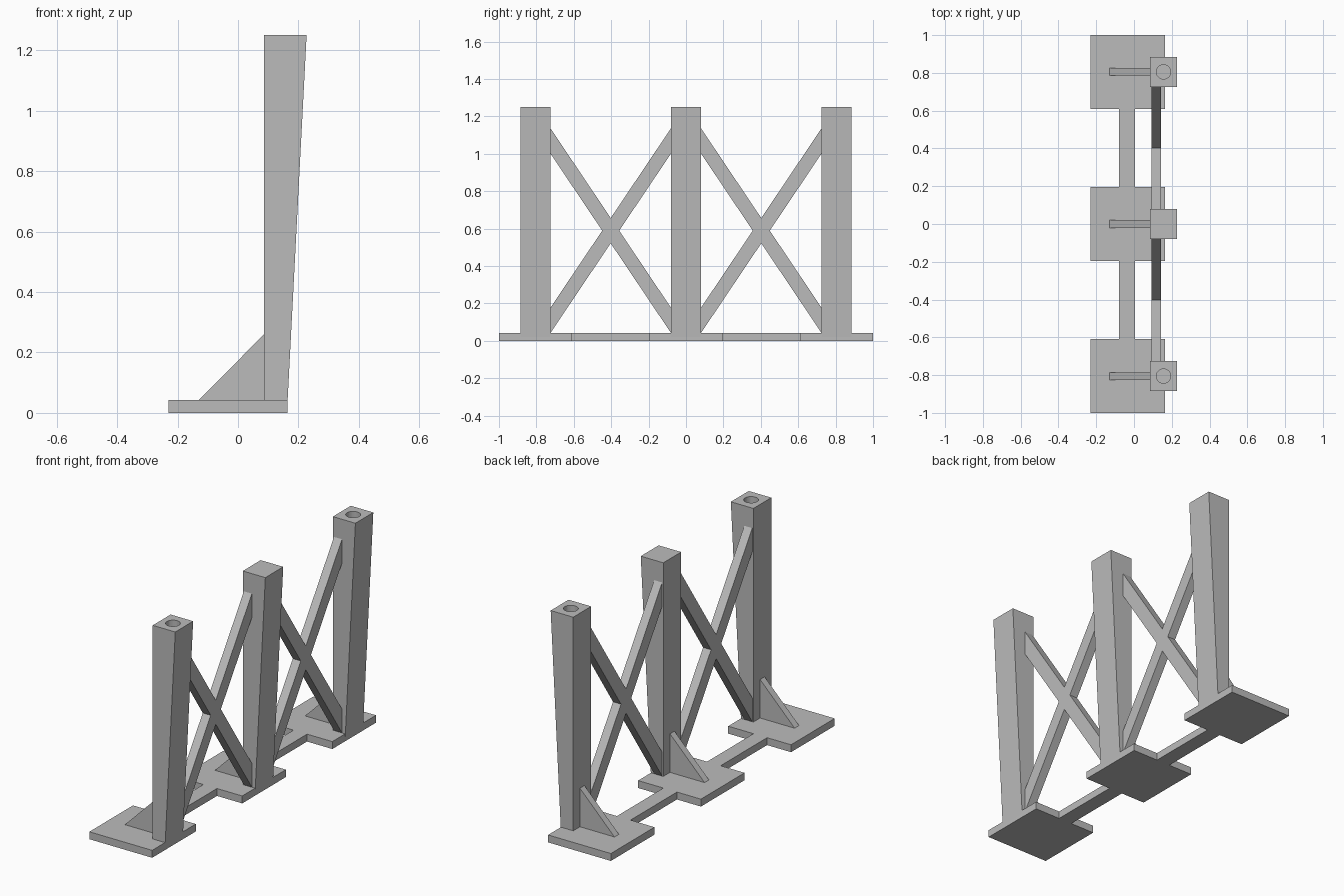
import bpy, bmesh
from mathutils import Vector

cube = bpy.data.objects.get("Cube")
if cube:
    bpy.data.objects.remove(cube, do_unlink=True)

GREY = (0.5, 0.5, 0.5, 1)
mat = bpy.data.materials.new("plain_grey")
mat.use_nodes = True
mat.diffuse_color = GREY
mat.node_tree.nodes["Principled BSDF"].inputs["Base Color"].default_value = GREY


def prism(name, outline, offset):
    """Extrude a closed 3D outline along an offset vector."""
    bm = bmesh.new()
    face = bm.faces.new([bm.verts.new(p) for p in outline])
    grown = bmesh.ops.extrude_face_region(bm, geom=[face], use_keep_orig=True)
    verts = [v for v in grown["geom"] if isinstance(v, bmesh.types.BMVert)]
    bmesh.ops.translate(bm, verts=verts, vec=Vector(offset))
    bmesh.ops.recalc_face_normals(bm, faces=bm.faces)
    mesh = bpy.data.meshes.new(name)
    bm.to_mesh(mesh)
    bm.free()
    mesh.materials.append(mat)
    obj = bpy.data.objects.new(name, mesh)
    bpy.context.collection.objects.link(obj)
    return obj


def drill(obj, x, y, z, radius, depth):
    """Cut a blind round hole down from height z."""
    bpy.ops.mesh.primitive_cylinder_add(vertices=32, radius=radius,
                                        depth=depth * 2, location=(x, y, z))
    cutter = bpy.context.object
    cutter.name = "hole_cutter"
    cutter.hide_render = True
    cutter.data.materials.append(mat)
    mod = obj.modifiers.new("hole", "BOOLEAN")
    mod.operation, mod.solver, mod.object = "DIFFERENCE", "EXACT", cutter
    bpy.context.view_layer.objects.active = obj
    bpy.ops.object.modifier_apply(modifier=mod.name)
    bpy.data.objects.remove(cutter, do_unlink=True)


SPACING, PLATE_HALF, POST_HALF = 0.805, 0.195, 0.08
BASE_H, TOP = 0.042, 1.25
BACK, FRONT = -0.23, 0.163        # base plate edges in x
LINK_BACK, LINK_FRONT = -0.08, 0.005
INNER, OUTER = 0.086, 0.227       # post edges in x at the top
stations = {"front": -SPACING, "middle": 0, "rear": SPACING}

# Base: three plates joined by two narrow links, as one outline
near, far = [], []
for y in stations.values():
    for side in (-1, 1):
        edge = y + side * PLATE_HALF
        outer_end = abs(edge) > SPACING
        steps_near = [(FRONT, edge)] if outer_end else [(LINK_FRONT, edge), (FRONT, edge)]
        steps_far = [(BACK, edge)] if outer_end else [(LINK_BACK, edge), (BACK, edge)]
        near += steps_near[::-side]
        far += steps_far[::-side]
prism("base", [(x, y, 0) for x, y in near + far[::-1]], (0, 0, BASE_H))

# Posts with one sloping side, and their triangular gussets
for label, y in stations.items():
    y0 = y - POST_HALF
    post = prism(label + "_post",
                 [(INNER, y0, 0.02), (FRONT, y0, 0.02), (OUTER, y0, TOP), (INNER, y0, TOP)],
                 (0, 2 * POST_HALF, 0))
    if y:
        drill(post, (INNER + OUTER) / 2, y, TOP, 0.038, 0.04)
    prism(label + "_gusset",
          [(-0.13, y - 0.02, BASE_H), (INNER, y - 0.02, BASE_H), (INNER, y - 0.02, 0.26)],
          (0, 0.04, 0))

# Cross braces: one X-shaped outline per bay
LOW, HIGH, THICK = BASE_H, 1.137, 0.135
mid = (LOW + HIGH) / 2
half = SPACING / 2 - POST_HALF
slope = (HIGH - LOW - THICK) / (2 * half)
notch = THICK / 2 / slope
for label, c in (("front", -SPACING / 2), ("rear", SPACING / 2)):
    a, b = c - half, c + half
    cross = [(a, LOW), (c, mid - THICK / 2), (b, LOW), (b, LOW + THICK),
             (c + notch, mid), (b, HIGH - THICK), (b, HIGH),
             (c, mid + THICK / 2), (a, HIGH), (a, HIGH - THICK),
             (c - notch, mid), (a, LOW + THICK)]
    prism(label + "_cross_brace", [(0.093, y, z) for y, z in cross], (0.05, 0, 0))
